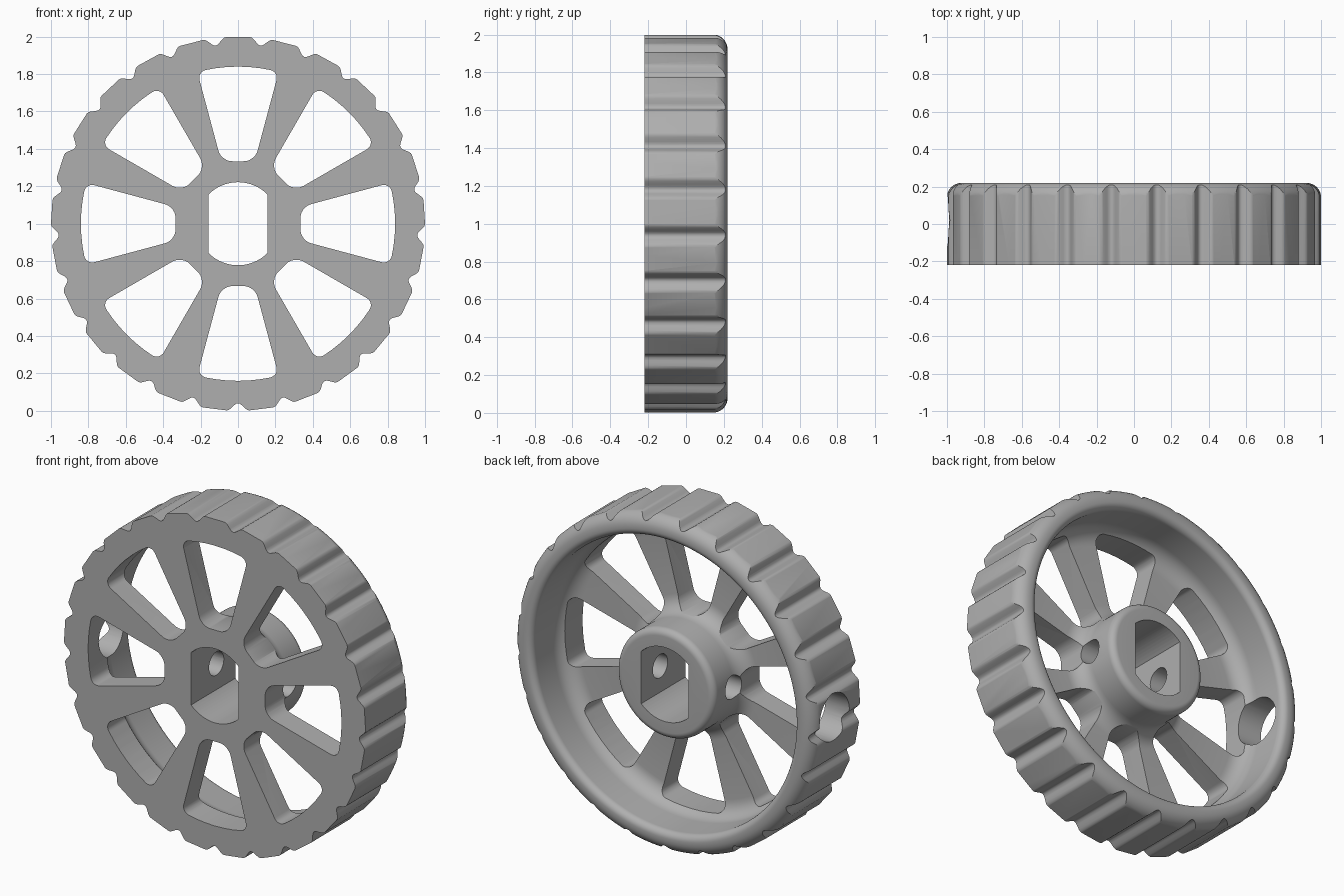
import bpy
import bmesh
from math import sin, cos, pi, radians
from mathutils import Matrix, Vector

default = bpy.data.objects.get("Cube")
if default:
    bpy.data.objects.remove(default, do_unlink=True)

AXLE = Vector((0, 0, 1))
HALF = 0.22            # half the wheel width
TEETH = 25
PITCH = 360 / TEETH

grey = bpy.data.materials.new("plain grey")
grey.use_nodes = True
colour = (0.43, 0.43, 0.43, 1)
grey.diffuse_color = colour
grey.node_tree.nodes["Principled BSDF"].inputs["Base Color"].default_value = colour


def to_object(name, bm):
    bmesh.ops.recalc_face_normals(bm, faces=bm.faces)
    mesh = bpy.data.meshes.new(name)
    bm.to_mesh(mesh)
    bm.free()
    mesh.materials.append(grey)
    obj = bpy.data.objects.new(name, mesh)
    bpy.context.collection.objects.link(obj)
    return obj


def add_prism(bm, outline, y0=-0.4, y1=0.4):
    """Extrude a closed (x, z) outline around the axle along y."""
    face = bm.faces.new([bm.verts.new((x, y0, z + AXLE.z)) for x, z in outline])
    new = bmesh.ops.extrude_face_region(bm, geom=[face])["geom"]
    verts = [v for v in new if isinstance(v, bmesh.types.BMVert)]
    bmesh.ops.translate(bm, verts=verts, vec=(0, y1 - y0, 0))


def prism(name, outlines):
    bm = bmesh.new()
    for outline in outlines:
        add_prism(bm, outline)
    return to_object(name, bm)


def drill(name, radius, x0, x1, y):
    bm = bmesh.new()
    place = Matrix.Translation(((x0 + x1) / 2, y, AXLE.z)) @ Matrix.Rotation(pi / 2, 4, "Y")
    bmesh.ops.create_cone(bm, cap_ends=True, segments=40, radius1=radius,
                          radius2=radius, depth=x1 - x0, matrix=place)
    return to_object(name, bm)


def arc(cx, cy, rx, ry, a0, a1, steps=8):
    angles = [radians(a0 + (a1 - a0) * i / steps) for i in range(steps + 1)]
    return [(cx + rx * cos(a), cy + ry * sin(a)) for a in angles]


def polar(r, degrees):
    return r * cos(radians(degrees)), r * sin(radians(degrees))


# Turned body: rim, web and hub in one (radius, y) cross-section
section = [(0.1, -HALF), (1.001, -HALF)]
section += arc(0.921, 0.14, 0.08, 0.08, 0, 90)       # outer rim rounding
section += arc(0.91, 0.18, 0.04, 0.04, 90, 180)      # inner rim rounding
section += arc(0.77, 0.02, 0.10, 0.10, 0, -90)       # rim to web fillet
section += arc(0.425, 0.02, 0.10, 0.10, -90, -180)   # web to hub fillet
section += arc(0.285, 0.16, 0.04, 0.04, 0, 90)       # hub rounding
section += [(0.1, 0.2)]

bm = bmesh.new()
ring = [bm.verts.new((r, y, AXLE.z)) for r, y in section]
edges = [bm.edges.new((a, b)) for a, b in zip(ring, ring[1:] + ring[:1])]
bmesh.ops.spin(bm, geom=ring + edges, cent=AXLE, axis=(0, 1, 0),
               angle=2 * pi, steps=150, use_merge=True)
bmesh.ops.remove_doubles(bm, verts=bm.verts, dist=0.0001)
wheel = to_object("wheel", bm)

# Tread outline: flat crests between rounded grooves, one groove at the bottom
tread = []
for tooth in range(TEETH):
    for i in range(-6, 7):
        r = 1 - 0.02 * (1 + cos(pi * i / 6))
        tread.append(polar(r, -90 + PITCH * tooth + 3.5 * i / 6))


# Window between spokes: a ring sector with rounded corners
def window(centre):
    half = 15
    corners = arc(0.405, 10 - half + 0.5, 0.07, 10.5, 270, 180)
    corners += arc(0.405, half - 10.5, 0.07, 10.5, 180, 90)
    corners += arc(0.795, half - 3.2, 0.045, 3.2, 90, 0)
    corners += [(0.84, a) for a in (8, 4, 0, -4, -8)]
    corners += arc(0.795, 3.2 - half, 0.045, 3.2, 0, -90)
    return [polar(r, centre + a) for r, a in corners]


# Axle bore: round with two flats
bore = arc(0, 0, 0.222, 0.222, 45, 135, 20) + arc(0, 0, 0.222, 0.222, 225, 315, 20)

cuts = [
    ("INTERSECT", prism("tread_cutter", [tread])),
    ("DIFFERENCE", prism("window_cutter", [window(45 * i) for i in range(8)])),
    ("DIFFERENCE", prism("bore_cutter", [bore])),
    ("DIFFERENCE", drill("hub_drill", 0.07, -0.5, 0.5, 0.02)),
    ("DIFFERENCE", drill("rim_drill", 0.14, -1.2, -0.7, 0.02)),
]

bpy.context.view_layer.objects.active = wheel
wheel.select_set(True)
for operation, cutter in cuts:
    mod = wheel.modifiers.new(cutter.name, "BOOLEAN")
    mod.operation = operation
    mod.solver = "EXACT"
    mod.object = cutter
    bpy.ops.object.modifier_apply(modifier=mod.name)
    bpy.data.objects.remove(cutter, do_unlink=True)

bpy.ops.object.shade_smooth_by_angle(angle=radians(32))
